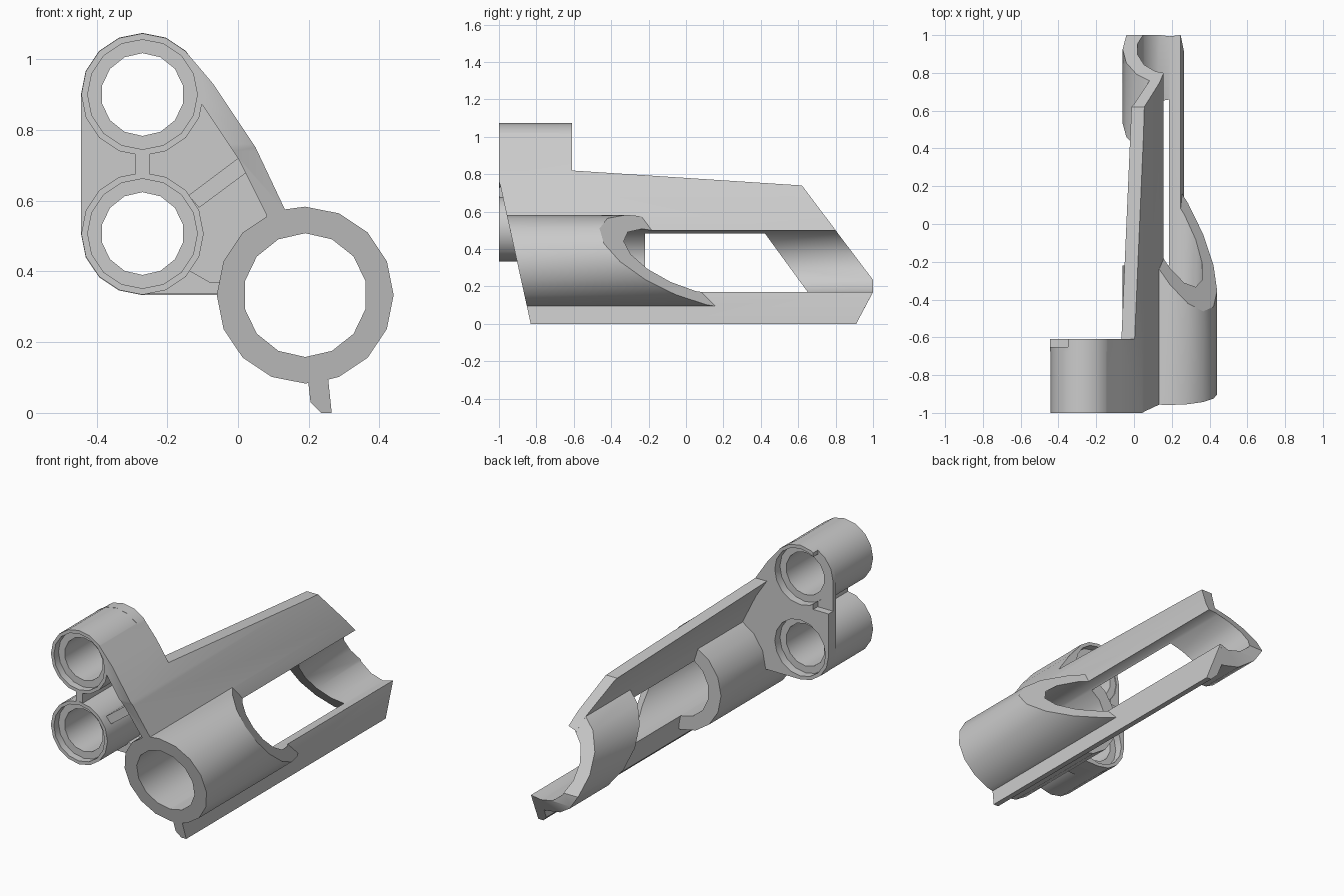
import bpy, bmesh
from math import sin, cos, radians
from mathutils import Vector

if "Cube" in bpy.data.objects:
    bpy.data.objects.remove(bpy.data.objects["Cube"])

CX, CZ = 0.19, 0.333          # main tube axis
PINS = [(-0.27, 0.90), (-0.27, 0.507)]   # small tube axes


def arc(cx, cz, r, a0, a1, n):
    return [(cx + r * cos(radians(a0 + (a1 - a0) * i / n)),
             cz + r * sin(radians(a0 + (a1 - a0) * i / n))) for i in range(n + 1)]


def prism(name, pts, lo, hi, axis='Y', clips=()):
    """Extrude a profile (xz along Y, or yz along X), then trim by (point, outward normal)."""
    bm = bmesh.new()
    place = (lambda p, d: (p[0], d, p[1])) if axis == 'Y' else (lambda p, d: (d, p[0], p[1]))
    face = bm.faces.new([bm.verts.new(place(p, lo)) for p in pts])
    ext = bmesh.ops.extrude_face_region(bm, geom=[face])
    shift = Vector((0, hi - lo, 0)) if axis == 'Y' else Vector((hi - lo, 0, 0))
    bmesh.ops.translate(bm, vec=shift,
                        verts=[g for g in ext['geom'] if isinstance(g, bmesh.types.BMVert)])
    for co, no in clips:
        bmesh.ops.bisect_plane(bm, geom=bm.verts[:] + bm.edges[:] + bm.faces[:],
                               plane_co=co, plane_no=Vector(no).normalized(), clear_outer=True)
        bmesh.ops.holes_fill(bm, edges=[e for e in bm.edges if e.is_boundary], sides=0)
    bmesh.ops.recalc_face_normals(bm, faces=bm.faces[:])
    me = bpy.data.meshes.new(name)
    bm.to_mesh(me)
    bm.free()
    ob = bpy.data.objects.new(name, me)
    bpy.context.scene.collection.objects.link(ob)
    return ob


def circle(name, cx, cz, r, n, lo, hi):
    return prism(name, arc(cx, cz, r, 90, 450, n)[:-1], lo, hi)


def combine(body, tool, op):
    bpy.context.view_layer.objects.active = body
    mod = body.modifiers.new(op, 'BOOLEAN')
    mod.operation, mod.object, mod.solver = op, tool, 'EXACT'
    bpy.ops.object.modifier_apply(modifier=mod.name)
    bpy.data.objects.remove(tool)


# curved web, trimmed to its side outline
web = [(-0.148, 1.022), (-0.07, 0.93), (0.05, 0.75), (0.135, 0.57), (0.205, 0.35),
       (0.247, 0.17), (0.265, 0), (0.235, 0), (0.205, 0.03), (0.195, 0.12),
       (0.145, 0.35), (0.08, 0.56), (0.0, 0.72), (-0.1, 0.87), (-0.14, 0.9)]
side = [(-0.83, 0), (-0.993, 0.74), (-1, 0.76), (-1, 1.2), (-0.61, 1.2), (-0.61, 0.82),
        (0.62, 0.74), (1, 0.235), (1, 0.17), (0.91, 0)]
body = prism("tube_bracket", web, -1.1, 1.1)
combine(body, prism("side_outline", side, -1, 1, 'X'), 'INTERSECT')

# main tube: left half ends square, right half ends on an oblique plane
top, bottom = (0.131, 0.575), (0.25, 0.093)
left_half = [top] + arc(CX, CZ, 0.25, 112.5, 270, 7) + [bottom]
right_half = [bottom] + arc(CX, CZ, 0.25, 292.5, 450, 7) + [top]
front_cut = ((0, -0.83, 0), (0, -1, -0.22))
parts = [
    prism("tube_left", left_half, -1.2, -0.22, clips=[front_cut]),
    prism("tube_right", right_half, -1.2, 0.6,
          clips=[front_cut, ((0.28, 0.12, 0.1), (1.28, 1, 1.15))]),
    # slanted cradle at the rear
    prism("rear_cradle", left_half, 0.2, 1.0,
          clips=[((0, 0.41, 0.5), (0, -1, -0.73)), ((0, 0.8, 0.5), (0, 1, 0.755)),
                 ((0, 0.91, 0), (0, 1, -0.53))]),
]

# twin small tubes with backing plate, neck and ribs
for cx, cz in PINS:
    parts.append(circle("pin_tube", cx, cz, 0.173, 16, -1, -0.612))
plate = (arc(*PINS[0], 0.174, 45, 180, 6) + arc(*PINS[1], 0.174, 180, 270, 4)
         + [(-0.03, 0.333), (-0.01, 0.43), (0.045, 0.51), (0.1, 0.56), (0.03, 0.73), (-0.06, 0.89)])
parts += [
    prism("back_plate", plate, -0.675, -0.61),
    prism("neck", [(-0.29, 0.65), (-0.25, 0.65), (-0.25, 0.76), (-0.29, 0.76)], -1 + 0.002, -0.63),
    prism("rib", [(-0.14, 0.615), (0.02, 0.735), (0.045, 0.695), (-0.11, 0.58)], -0.95, -0.63),
    prism("lower_rib", [(-0.26, 0.336), (-0.03, 0.336), (-0.03, 0.37), (-0.08, 0.37),
                        (-0.15, 0.41)], -0.76, -0.63),
]
for p in parts:
    combine(body, p, 'UNION')

# bores, counterbores and the rear corner step
cuts = [circle("main_bore", CX, CZ, 0.175, 14, -1.3, 1.3),
        prism("step", [(-0.5, 0.74), (-0.35, 0.74), (-0.35, 1.1), (-0.5, 1.1)], -0.65, -0.5)]
for cx, cz in PINS:
    cuts += [circle("pin_bore", cx, cz, 0.117, 14, -1.2, -0.4),
             circle("front_recess", cx, cz, 0.155, 16, -1.2, -0.96),
             circle("back_recess", cx, cz, 0.155, 16, -0.655, -0.4)]
for c in cuts:
    combine(body, c, 'DIFFERENCE')

bpy.ops.object.select_all(action='DESELECT')
body.select_set(True)
bpy.context.view_layer.objects.active = body
bpy.ops.object.shade_smooth_by_angle(angle=radians(30))
